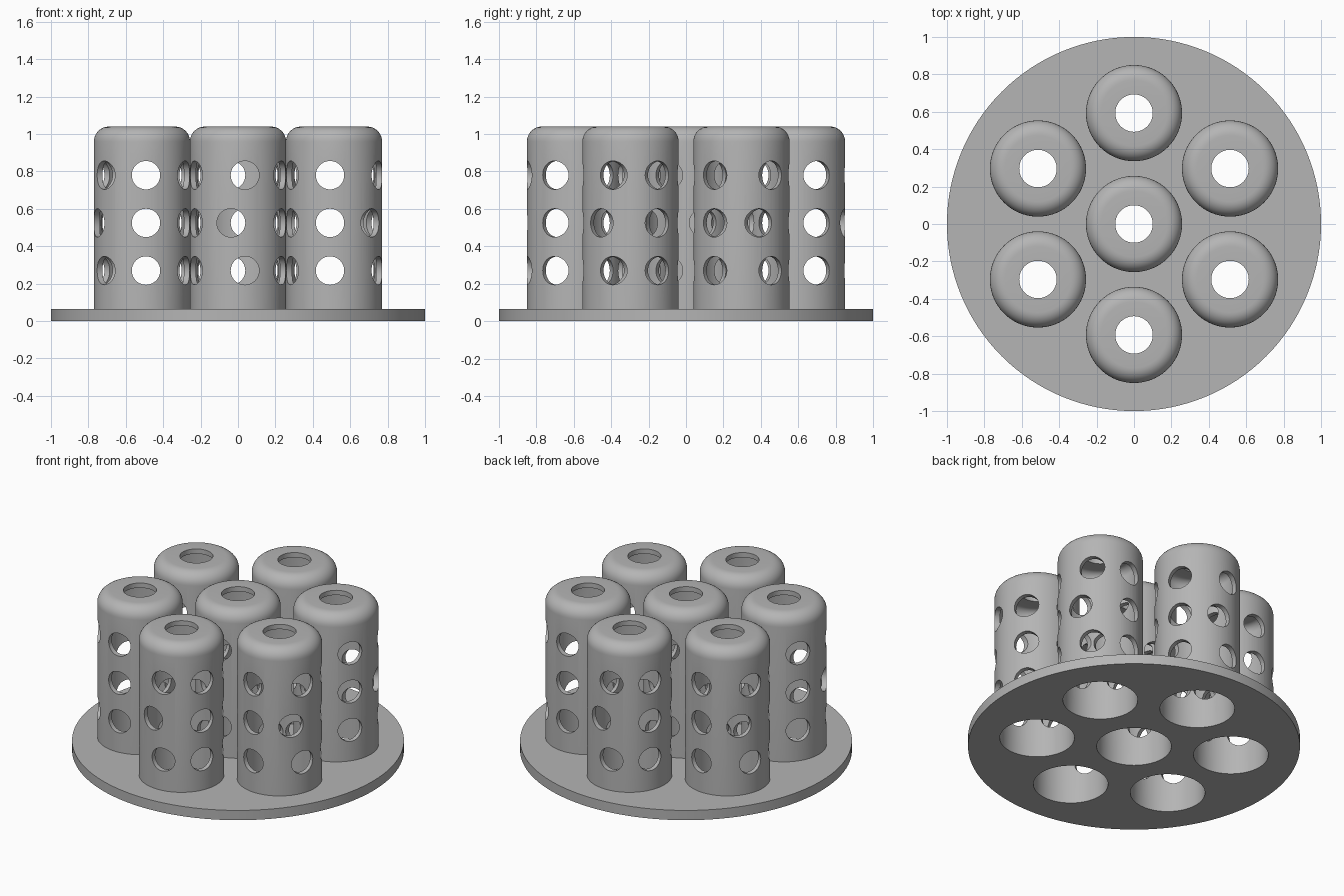
import bpy, bmesh
from math import cos, sin, pi, radians
from mathutils import Matrix, Vector

if "Cube" in bpy.data.objects:
    bpy.data.objects.remove(bpy.data.objects["Cube"], do_unlink=True)

PLATE_H, HEIGHT = 0.065, 1.04
R_OUT, R_IN, R_TOP = 0.257, 0.225, 0.10
FILLET, WALL = 0.08, 0.032
RING, HOLE = 0.593, 0.076
DRIFT = 0.037                    # sideways stagger of the radial holes
CHORD = 0.492                    # distance of the side holes from the centre
ROWS = (0.27, 0.525, 0.78)

grey = bpy.data.materials.new("light_grey")
grey.use_nodes = True
grey.diffuse_color = (0.46, 0.46, 0.46, 1)
grey.node_tree.nodes["Principled BSDF"].inputs["Base Color"].default_value = grey.diffuse_color


def make_object(name, bm, loc=(0, 0, 0)):
    bmesh.ops.recalc_face_normals(bm, faces=bm.faces)
    mesh = bpy.data.meshes.new(name)
    bm.to_mesh(mesh)
    bm.free()
    mesh.materials.append(grey)
    obj = bpy.data.objects.new(name, mesh)
    obj.location = loc
    bpy.context.collection.objects.link(obj)
    return obj


def add_rod(bm, start, end, radius, segments=40):
    start, end = Vector(start), Vector(end)
    axis = end - start
    turn = axis.to_track_quat('Z', 'Y').to_matrix().to_4x4()
    bmesh.ops.create_cone(bm, cap_ends=True, segments=segments, radius1=radius,
                          radius2=radius, depth=axis.length,
                          matrix=Matrix.Translation((start + end) / 2) @ turn)


def lathe(profile, steps=96):
    bm = bmesh.new()
    verts = [bm.verts.new((r, 0, z)) for r, z in profile]
    edges = [bm.edges.new((verts[i - 1], verts[i])) for i in range(len(verts))]
    bmesh.ops.spin(bm, geom=verts + edges, cent=(0, 0, 0), axis=(0, 0, 1),
                   angle=2 * pi, steps=steps, use_merge=True)
    bmesh.ops.remove_doubles(bm, verts=bm.verts, dist=1e-5)
    return bm


def cut(obj, cutters):
    for cutter in cutters:
        mod = obj.modifiers.new("cut", 'BOOLEAN')
        mod.operation, mod.solver, mod.object = 'DIFFERENCE', 'EXACT', cutter
    bpy.context.view_layer.update()
    result = obj.evaluated_get(bpy.context.evaluated_depsgraph_get())
    mesh = bpy.data.meshes.new_from_object(result)
    obj.modifiers.clear()
    obj.data = mesh


def smooth(obj):
    bpy.ops.object.select_all(action='DESELECT')
    obj.select_set(True)
    bpy.context.view_layer.objects.active = obj
    bpy.ops.object.shade_smooth_by_angle(angle=radians(35))


def arc(centre_r, centre_z, radius, steps=8):
    return [(centre_r + radius * cos(pi / 2 * i / steps),
             centre_z + radius * sin(pi / 2 * i / steps)) for i in range(steps + 1)]


# Tube centres: one in the middle, six around it
ring_angles = [radians(30 + 60 * k) for k in range(6)]
centres = [(0, 0)] + [(RING * cos(a), RING * sin(a)) for a in ring_angles]

# Drills: staggered ones run outward, side ones join neighbouring tubes
radial, side_a, side_b, bores = (bmesh.new() for _ in range(4))
for row, z in enumerate(ROWS):
    shift = -DRIFT if row == 1 else DRIFT
    for k, a in enumerate(ring_angles):
        out, across = Vector((cos(a), sin(a), 0)), Vector((-sin(a), cos(a), 0))
        base = across * shift + Vector((0, 0, z))
        add_rod(radial, base + out * 0.17, base + out * 0.95, HOLE)
        b = a + radians(30)
        mid = Vector((cos(b) * CHORD, sin(b) * CHORD, z))
        along = Vector((-sin(b), cos(b), 0)) * 0.65
        add_rod(side_a if k % 2 else side_b, mid - along, mid + along, HOLE)
for x, y in centres:
    add_rod(bores, (x, y, -0.1), (x, y, 0.2), R_IN, 96)
drills = [make_object(n, b) for n, b in
          (("radial_drill", radial), ("side_drill_a", side_a), ("side_drill_b", side_b))]
bore = make_object("base_bores", bores)

# Round base plate with a bore under each tube
bm = bmesh.new()
add_rod(bm, (0, 0, 0), (0, 0, PLATE_H), 1.0, 128)
plate = make_object("base_plate", bm)
cut(plate, [bore])
smooth(plate)

# Hollow tubes with rounded shoulders and an open top
outer = arc(R_OUT - FILLET, HEIGHT - FILLET, FILLET)
inner = arc(R_OUT - FILLET, HEIGHT - FILLET, FILLET - WALL)
profile = ([(R_IN, PLATE_H), (R_OUT, PLATE_H)] + outer
           + [(R_TOP, HEIGHT), (R_TOP, HEIGHT - WALL)] + inner[::-1])
for i, (x, y) in enumerate(centres):
    tube = make_object("centre_tube" if i == 0 else f"outer_tube_{i}", lathe(profile), (x, y, 0))
    cut(tube, drills)
    smooth(tube)

# Helpers leave the scene once the holes are cut
for helper in drills + [bore]:
    helper.hide_render = True
    bpy.data.objects.remove(helper, do_unlink=True)
